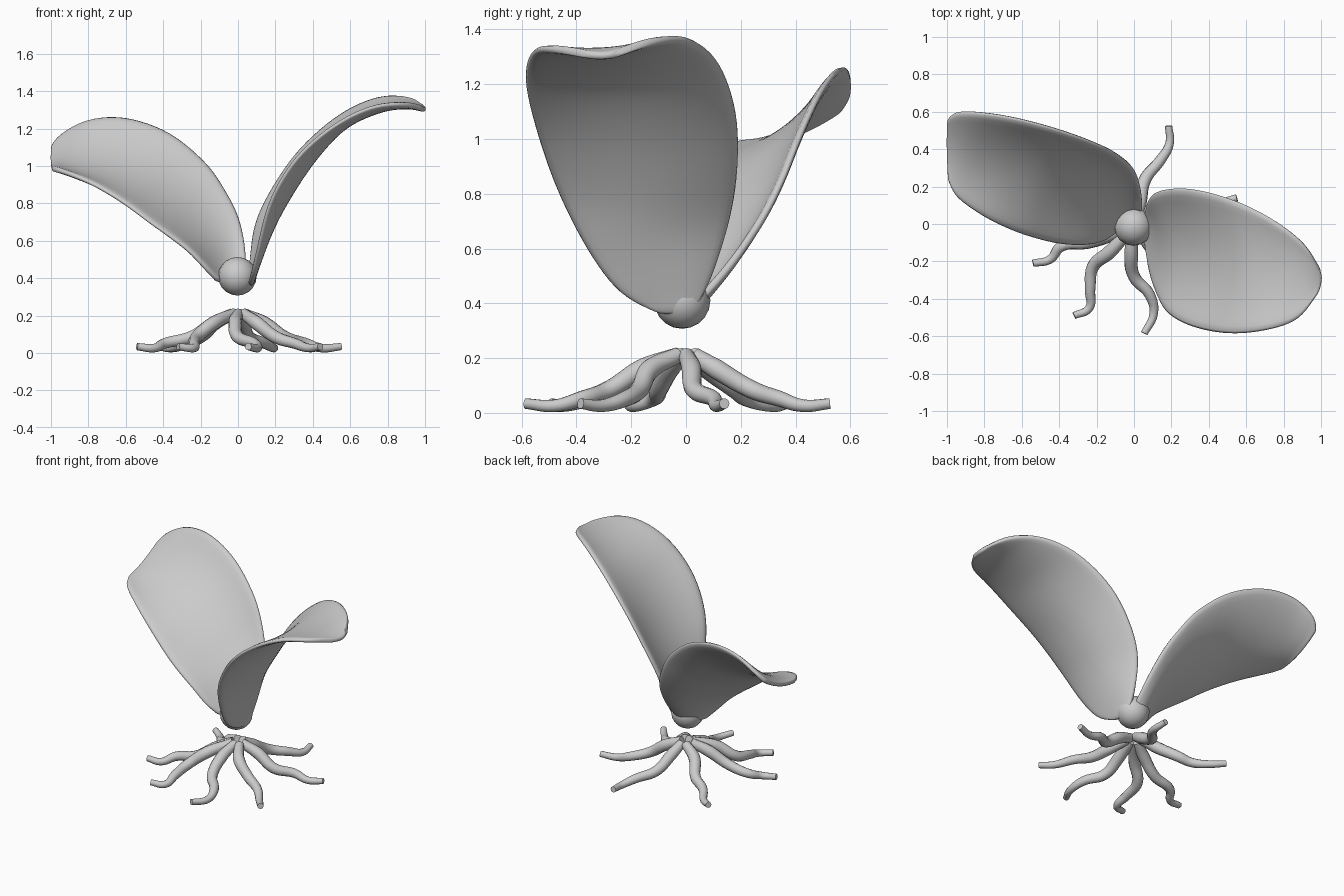
import bpy
from mathutils import Vector

if "Cube" in bpy.data.objects:
    bpy.data.objects.remove(bpy.data.objects["Cube"])

grey = bpy.data.materials.new("pale_grey")
grey.diffuse_color = (0.6, 0.6, 0.6, 1)
grey.use_nodes = True
grey.node_tree.nodes["Principled BSDF"].inputs["Base Color"].default_value = grey.diffuse_color


def spline(pts, steps):
    """Catmull-Rom samples through the points."""
    p = [2 * pts[0] - pts[1]] + pts + [2 * pts[-1] - pts[-2]]
    out = []
    for i in range(1, len(p) - 2):
        a, b, c, d = p[i - 1:i + 3]
        for k in range(steps):
            t = k / steps
            out.append(0.5 * (2 * b + (c - a) * t + (2 * a - 5 * b + 4 * c - d) * t * t
                              + (3 * b - a - 3 * c + d) * t ** 3))
    return out + [pts[-1]]


def leaf(name, rows, across=10):
    """Cupped blade lofted from rows of (back edge, middle, front edge)."""
    a, m, b = [spline([Vector(r[j]) for r in rows], 3) for j in range(3)]
    verts, faces = [], []
    for p, q, r in zip(a, m, b):
        for k in range(across + 1):
            t = -0.015 + 1.03 * k / across
            verts.append(p * (1 - t) * (1 - 2 * t) + q * 4 * t * (1 - t) + r * t * (2 * t - 1))
    w = across + 1
    for i in range(len(a) - 1):
        for k in range(across):
            n = i * w + k
            faces.append((n, n + 1, n + w + 1, n + w))
    me = bpy.data.meshes.new(name)
    me.from_pydata(verts, [], faces)
    me.materials.append(grey)
    me.shade_smooth()
    ob = bpy.data.objects.new(name, me)
    bpy.context.collection.objects.link(ob)
    so = ob.modifiers.new("thickness", 'SOLIDIFY')
    so.thickness, so.offset = 0.03, 0
    ss = ob.modifiers.new("round_rim", 'SUBSURF')
    ss.levels = ss.render_levels = 1
    return ob


# Right leaf
leaf("right_leaf", [
    [(.062, .035, .39), (.066, -.02, .36), (.066, -.095, .365)],
    [(.072, .09, .50), (.105, -.05, .48), (.085, -.235, .44)],
    [(.10, .15, .69), (.17, -.10, .65), (.12, -.355, .60)],
    [(.19, .18, .88), (.265, -.14, .825), (.18, -.465, .82)],
    [(.34, .175, 1.09), (.405, -.18, 1.035), (.315, -.54, 1.04)],
    [(.55, .115, 1.27), (.575, -.22, 1.215), (.51, -.577, 1.21)],
    [(.75, .015, 1.36), (.775, -.26, 1.305), (.71, -.56, 1.31)],
    [(.91, -.11, 1.36), (.92, -.29, 1.32), (.88, -.50, 1.33)],
    [(.995, -.25, 1.317), (1.005, -.295, 1.30), (.99, -.36, 1.31)],
])

# Left leaf
leaf("left_leaf", [
    [(.04, .06, .43), (-.03, .03, .38), (-.11, -.05, .385)],
    [(.035, .175, .56), (-.07, .09, .48), (-.175, -.09, .455)],
    [(.0, .285, .72), (-.14, .145, .60), (-.26, -.105, .545)],
    [(-.07, .355, .86), (-.23, .20, .72), (-.37, -.10, .63)],
    [(-.175, .415, 1.01), (-.34, .24, .83), (-.475, -.08, .705)],
    [(-.37, .49, 1.17), (-.50, .28, .94), (-.61, -.04, .805)],
    [(-.60, .555, 1.25), (-.68, .32, 1.0), (-.75, .02, .89)],
    [(-.80, .59, 1.24), (-.85, .35, 1.02), (-.87, .09, .945)],
    [(-.94, .595, 1.165), (-.955, .38, 1.025), (-.955, .16, .975)],
    [(-.995, .56, 1.10), (-1.0, .40, 1.02), (-.995, .24, .985)],
])

# Seed ball where the leaves meet
bpy.ops.mesh.primitive_uv_sphere_add(segments=16, ring_count=10, radius=0.103,
                                     location=(-.003, -.014, .41))
seed = bpy.context.object
seed.name = "seed_ball"
seed.data.materials.append(grey)
bpy.ops.object.shade_smooth()

# Roots: wavy tapering tubes, all sharing one height profile
heights = (.21, .16, .085, .052, .026, .034)
widths = (.8, 1.0, .9, .78, .62, .52)
roots = [
    [(.03, 0), (.14, .02), (.25, .03), (.36, .10), (.45, .11), (.55, .14)],
    [(.01, .03), (.03, .11), (.06, .24), (.14, .34), (.19, .43), (.185, .525)],
    [(-.02, .03), (-.12, .08), (-.20, .18), (-.28, .22), (-.36, .32), (-.43, .37)],
    [(-.03, -.01), (-.13, -.06), (-.25, -.10), (-.39, -.12), (-.45, -.19), (-.54, -.21)],
    [(-.02, -.03), (-.13, -.15), (-.22, -.23), (-.235, -.35), (-.24, -.45), (-.32, -.49)],
    [(0, -.03), (-.015, -.16), (0, -.28), (.085, -.38), (.105, -.48), (.055, -.585)],
    [(.03, -.03), (.10, -.13), (.20, -.17), (.30, -.22), (.38, -.31), (.44, -.385)],
]
for i, path in enumerate(roots):
    cu = bpy.data.curves.new(f"root_{i + 1}", 'CURVE')
    cu.dimensions = '3D'
    cu.bevel_depth = 0.037
    cu.bevel_resolution = 4
    cu.resolution_u = 6
    cu.use_fill_caps = True
    sp = cu.splines.new('BEZIER')
    sp.bezier_points.add(len(path) - 1)
    for bp, (x, y), z, w in zip(sp.bezier_points, path, heights, widths):
        bp.co = (x, y, z)
        bp.radius = w
        bp.handle_left_type = bp.handle_right_type = 'AUTO'
    cu.materials.append(grey)
    ob = bpy.data.objects.new(f"root_{i + 1}", cu)
    bpy.context.collection.objects.link(ob)
    bpy.ops.object.select_all(action='DESELECT')
    ob.select_set(True)
    bpy.context.view_layer.objects.active = ob
    bpy.ops.object.convert(target='MESH')
    bpy.ops.object.shade_smooth_by_angle(angle=1.0)
